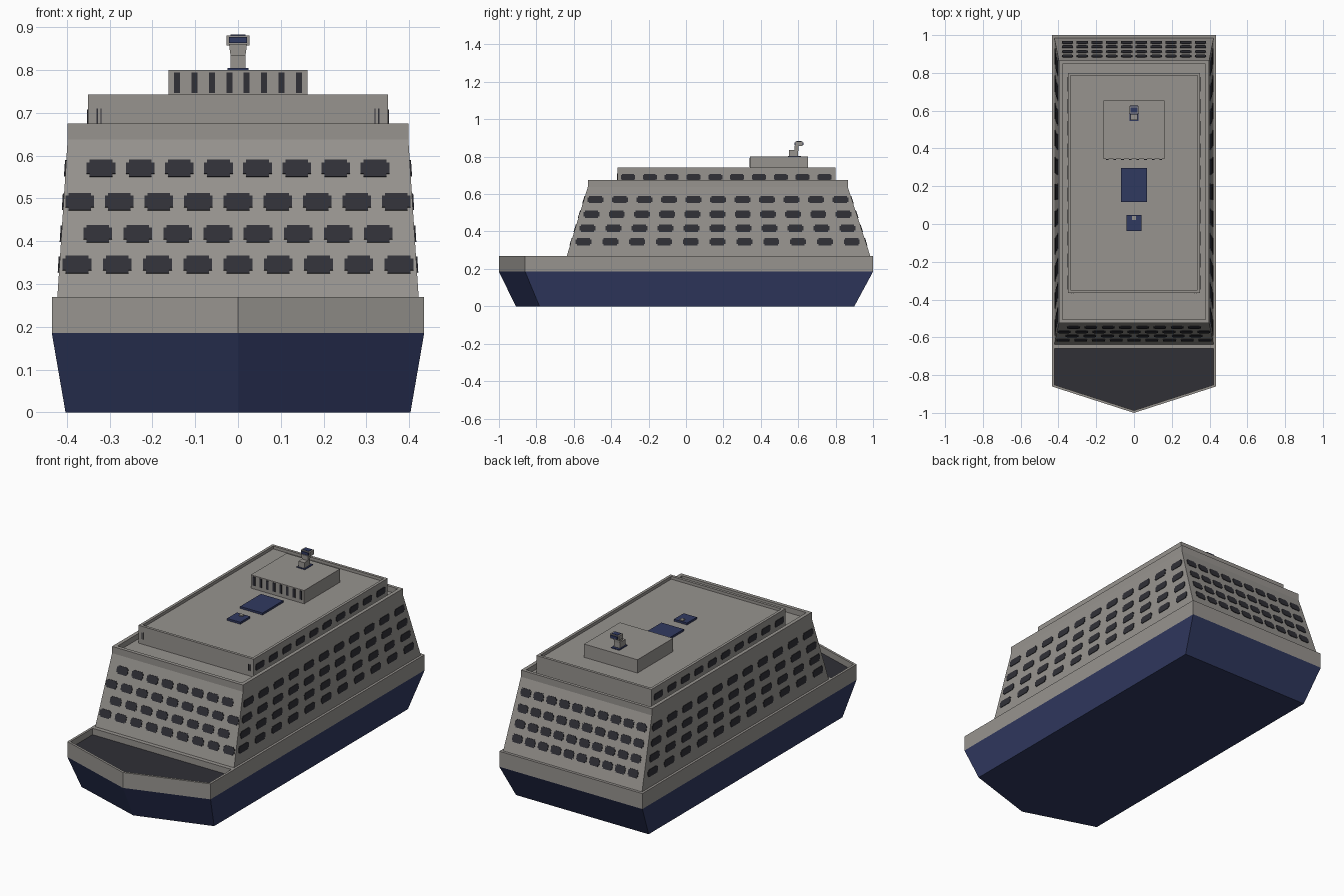
import bpy, bmesh
from mathutils import Vector

if "Cube" in bpy.data.objects:
    bpy.data.objects.remove(bpy.data.objects["Cube"])


def material(name, rgb):
    m = bpy.data.materials.new(name)
    m.diffuse_color = (*rgb, 1)
    m.use_nodes = True
    m.node_tree.nodes["Principled BSDF"].inputs["Base Color"].default_value = m.diffuse_color
    return m


GREY = material("warm_grey", (0.31, 0.295, 0.275))
BLUE = material("navy_blue", (0.03, 0.041, 0.118))
DARK = material("dark_glass", (0.029, 0.029, 0.037))


def finish(name, bm, mats):
    bmesh.ops.recalc_face_normals(bm, faces=bm.faces)
    me = bpy.data.meshes.new(name)
    bm.to_mesh(me)
    bm.free()
    for m in mats:
        me.materials.append(m)
    ob = bpy.data.objects.new(name, me)
    bpy.context.collection.objects.link(ob)
    return ob


def loft(name, rings, mats, bands=None, cap=0):
    """Join matching rings of points; bands gives a material per segment."""
    bm = bmesh.new()
    vs = [[bm.verts.new(p) for p in r] for r in rings]
    n = len(rings[0])
    for k in range(len(vs) - 1):
        for i in range(n):
            j = (i + 1) % n
            f = bm.faces.new((vs[k][i], vs[k][j], vs[k + 1][j], vs[k + 1][i]))
            f.material_index = bands[k] if bands else 0
    bm.faces.new(vs[0]).material_index = bands[0] if bands else 0
    bm.faces.new(vs[-1]).material_index = cap
    return finish(name, bm, mats)


def rect(x, y0, y1, z):
    return [(-x, y0, z), (x, y0, z), (x, y1, z), (-x, y1, z)]


def block(name, x, y0, y1, z0, z1, mat):
    return loft(name, [rect(x, y0, y1, z0), rect(x, y0, y1, z1)], [mat])


def plate(bm, c, u, v, w, h, notch=0.0):
    """Thin window plate centred on c in the u, v plane, with notched corners."""
    c, u, v = Vector(c), Vector(u).normalized(), Vector(v).normalized()
    n = u.cross(v)
    a, b, t = w / 2, h / 2, notch
    if t:
        pts = [(a, -b + t), (a, b - t), (a - t, b - t), (a - t, b), (-a + t, b), (-a + t, b - t),
               (-a, b - t), (-a, -b + t), (-a + t, -b + t), (-a + t, -b), (a - t, -b), (a - t, -b + t)]
    else:
        pts = [(a, -b), (a, b), (-a, b), (-a, -b)]
    lo = [bm.verts.new(c + u * p + v * q - n * 0.002) for p, q in pts]
    hi = [bm.verts.new(c + u * p + v * q + n * 0.003) for p, q in pts]
    bm.faces.new(hi)
    bm.faces.new(lo[::-1])
    for i in range(len(pts)):
        j = (i + 1) % len(pts)
        bm.faces.new((lo[i], lo[j], hi[j], hi[i]))


def spread(a, b, n):
    return [a + (b - a) * i / (n - 1) for i in range(n)]


# Hull with pointed bow, grey bulwark and sunken fore deck
def bow_ring(x, back, shoulder, tip, z):
    return [(-x, back, z), (-x, shoulder, z), (0, tip, z), (x, shoulder, z), (x, back, z)]


loft("hull", [bow_ring(0.403, 0.90, -0.783, -0.91, 0),
              bow_ring(0.435, 1.0, -0.86, -1.0, 0.185),
              bow_ring(0.435, 1.0, -0.86, -1.0, 0.27),
              bow_ring(0.422, -0.66, -0.851, -0.987, 0.27),
              bow_ring(0.422, -0.66, -0.851, -0.987, 0.235)],
     [BLUE, GREY, DARK], bands=[0, 1, 1, 1], cap=2)

# Sloped main cabin with parapet
Z0, Z1 = 0.27, 0.638
loft("main_cabin", [rect(0.422, -0.637, 0.985, Z0), rect(0.398, -0.525, 0.865, Z1),
                    rect(0.398, -0.525, 0.865, 0.675), rect(0.378, -0.505, 0.848, 0.675),
                    rect(0.378, -0.505, 0.848, 0.645)], [GREY])

# Upper deck block with shallow rim
loft("upper_cabin", [rect(0.35, -0.365, 0.80, 0.64), rect(0.35, -0.365, 0.80, 0.743),
                     rect(0.335, -0.35, 0.785, 0.743), rect(0.335, -0.35, 0.785, 0.727)], [GREY])

# Top house
block("top_house", 0.162, 0.343, 0.653, 0.72, 0.80, GREY)

# Rows of windows on the four sloped walls
front_rows = [(0.57, 0.32, 8), (0.492, 0.37, 9), (0.417, 0.328, 8), (0.345, 0.376, 9)]
side_rows = [(0.57, -0.484, 0.826), (0.492, -0.505, 0.842),
             (0.417, -0.527, 0.864), (0.345, -0.548, 0.886)]
H = Z1 - Z0
bm_front, bm_back, bm_side = bmesh.new(), bmesh.new(), bmesh.new()
for z, half, n in front_rows:
    t = (z - Z0) / H
    for x in spread(-half, half, n):
        plate(bm_front, (x, -0.637 + 0.112 * t, z), (1, 0, 0), (0, 0.112, H), 0.067, 0.042, 0.007)
    for x in spread(-0.352, 0.352, 10):
        plate(bm_back, (x, 0.985 - 0.12 * t, z), (-1, 0, 0), (0, -0.12, H), 0.06, 0.042, 0.007)
for z, a, b in side_rows:
    t = (z - Z0) / H
    for y in spread(a, b, 11):
        for s in (-1, 1):
            plate(bm_side, (s * (0.422 - 0.024 * t), y, z), (0, s, 0), (-s * 0.024, 0, H),
                  0.085, 0.038, 0.007)
finish("front_windows", bm_front, [DARK])
finish("back_windows", bm_back, [DARK])
finish("side_windows", bm_side, [DARK])

# Upper cabin side windows and narrow front slits
bm = bmesh.new()
for s in (-1, 1):
    for y in spread(-0.31, 0.74, 10):
        plate(bm, (s * 0.35, y, 0.69), (0, s, 0), (0, 0, 1), 0.075, 0.035, 0.006)
    for x in (0.32, 0.329):
        plate(bm, (s * x, -0.365, 0.692), (1, 0, 0), (0, 0, 1), 0.003, 0.035)
finish("upper_windows", bm, [DARK])

# Top house front windows
bm = bmesh.new()
for x in spread(-0.142, 0.142, 8):
    plate(bm, (x, 0.343, 0.77), (1, 0, 0), (0, 0, 1), 0.014, 0.048)
finish("house_windows", bm, [DARK])

# Roof hatches
block("large_hatch", 0.068, 0.116, 0.296, 0.72, 0.738, BLUE)
block("small_hatch", 0.04, -0.037, 0.048, 0.72, 0.738, BLUE)
block("hatch_handle", 0.01, 0.022, 0.042, 0.735, 0.743, GREY)

# Radar mast: base, pedestal, neck, head with blue screen
block("mast_base", 0.025, 0.545, 0.615, 0.795, 0.804, BLUE)
block("mast_pedestal", 0.018, 0.55, 0.60, 0.80, 0.835, GREY)
loft("mast_neck", [rect(0.017, 0.58, 0.60, 0.83), rect(0.021, 0.58, 0.603, 0.86)], [GREY])
block("mast_head", 0.027, 0.585, 0.622, 0.857, 0.881, GREY)
block("head_screen", 0.021, 0.58, 0.627, 0.863, 0.877, BLUE)
block("head_top", 0.018, 0.59, 0.618, 0.878, 0.883, BLUE)
